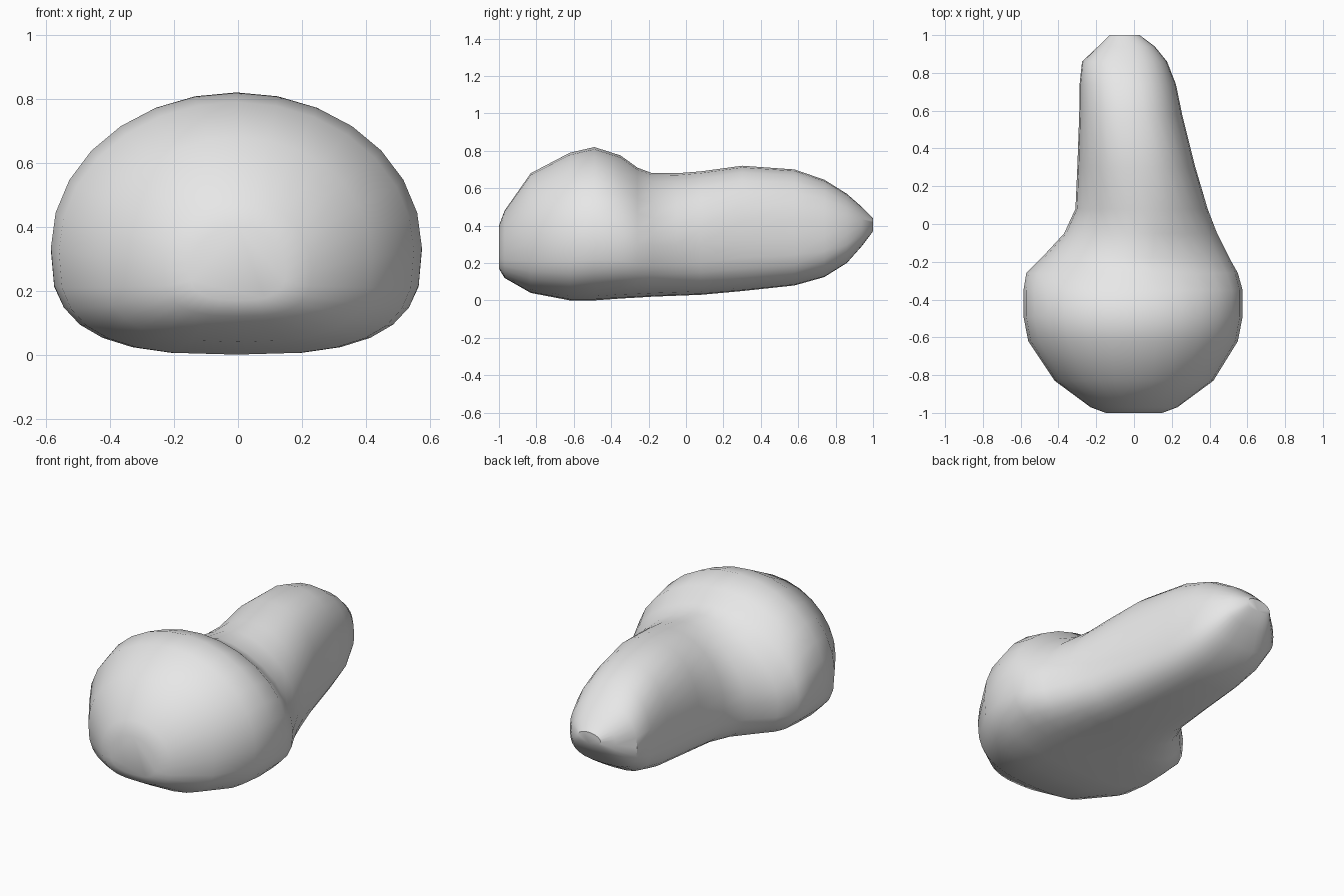
import bpy, bmesh
from math import sin, cos, pi, radians

cube = bpy.data.objects.get("Cube")
if cube:
    bpy.data.objects.remove(cube)

grey = bpy.data.materials.new("plain grey")
grey.use_nodes = True
grey.diffuse_color = (0.8, 0.8, 0.8, 1)
grey.node_tree.nodes["Principled BSDF"].inputs["Base Color"].default_value = (0.8, 0.8, 0.8, 1)

SIDES = 28
# Outline along the body: y, x min, x max, z bottom, z top, roundness of upper half
stations = [
    (-1.0, -.15, .15, .17, .40, 2),
    (-.97, -.23, .23, .12, .48, 2),
    (-.83, -.42, .42, .04, .68, 2),
    (-.62, -.56, .55, .00, .79, 2),
    (-.49, -.585, .575, .00, .82, 2),
    (-.35, -.585, .575, .01, .775, 2),
    (-.26, -.57, .55, .015, .71, 1.85),
    (-.18, -.49, .505, .02, .68, 1.75),
    (-.05, -.37, .44, .025, .68, 1.8),
    (.08, -.31, .39, .03, .69, 2),
    (.30, -.30, .325, .05, .72, 2.2),
    (.58, -.29, .255, .08, .70, 2.3),
    (.74, -.288, .222, .125, .645, 2.3),
    (.86, -.275, .175, .20, .57, 2.3),
    (.94, -.19, .11, .29, .50, 2.2),
    (1.0, -.13, .03, .37, .44, 2),
]


def power(v, p):
    return abs(v) ** p * (1 if v >= 0 else -1)


def ring(bm, y, x0, x1, z0, z1, top_round):
    """Rounded section with a flatter underside."""
    cx, half = (x0 + x1) / 2, (x1 - x0) / 2
    mid = z0 + (z1 - z0) * 0.41
    verts = []
    for i in range(SIDES):
        a = 2 * pi * i / SIDES
        n = top_round if sin(a) >= 0 else 2.9
        height = z1 - mid if sin(a) >= 0 else mid - z0
        verts.append(bm.verts.new((cx + half * power(cos(a), 2 / n), y,
                                   mid + height * power(sin(a), 2 / n))))
    return verts


# Domed cap flowing into a tapering stem
bm = bmesh.new()
rings = [ring(bm, *s) for s in stations]
for a, b in zip(rings, rings[1:]):
    for i in range(SIDES):
        j = (i + 1) % SIDES
        bm.faces.new((a[i], a[j], b[j], b[i]))
bm.faces.new(rings[0])
bm.faces.new(rings[-1])
bmesh.ops.recalc_face_normals(bm, faces=bm.faces)
mesh = bpy.data.meshes.new("cap_and_stem")
bm.to_mesh(mesh)
bm.free()
mesh.materials.append(grey)
body = bpy.data.objects.new("cap_and_stem", mesh)
bpy.context.collection.objects.link(body)

# Soft shading with firm creases
bpy.ops.object.select_all(action='DESELECT')
body.select_set(True)
bpy.context.view_layer.objects.active = body
bpy.ops.object.shade_smooth_by_angle(angle=radians(40))
